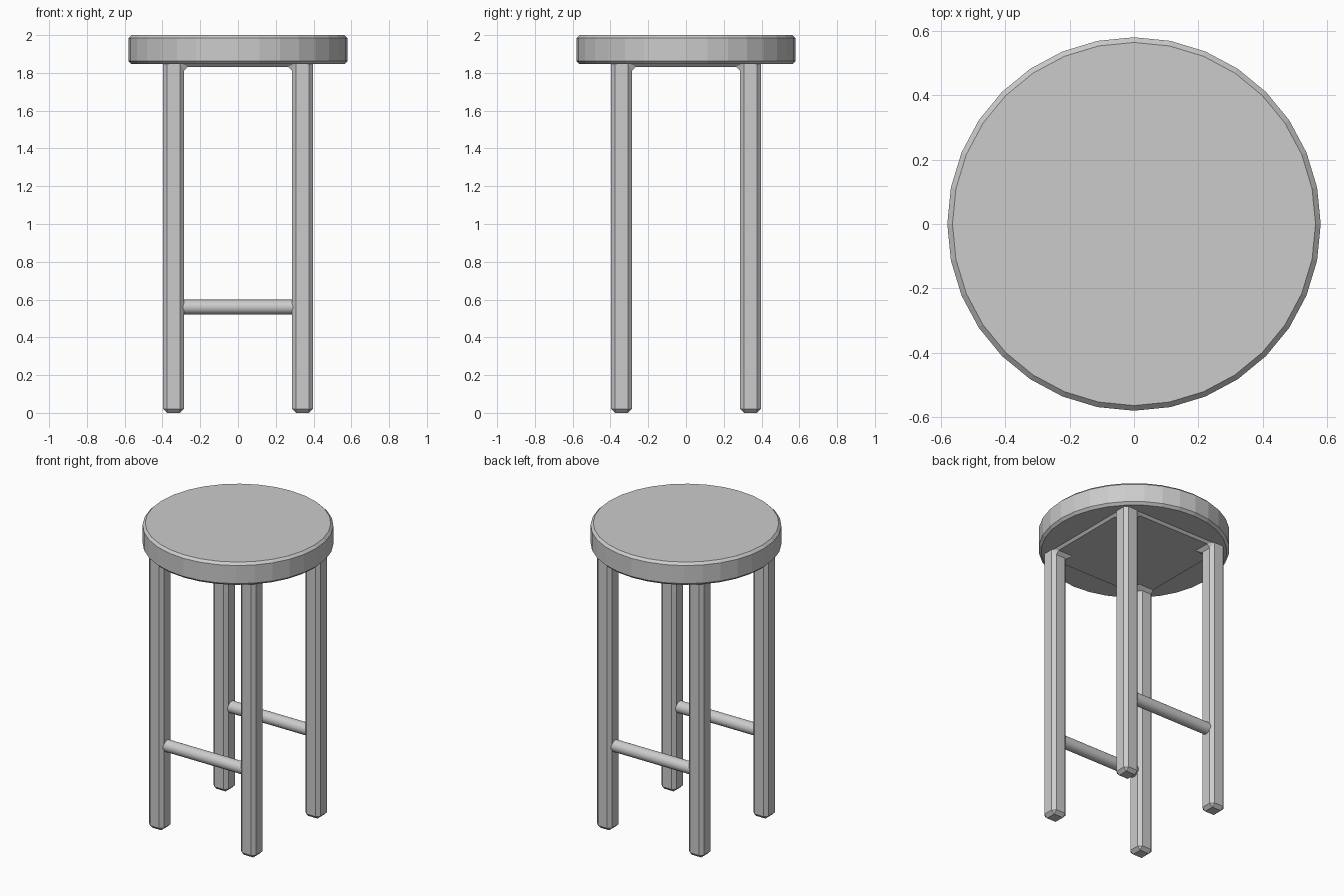
import bpy, bmesh
from math import radians
from mathutils import Matrix

if "Cube" in bpy.data.objects:
    bpy.data.objects.remove(bpy.data.objects["Cube"])


def make_object(name, bm, bevel=0.0):
    bmesh.ops.recalc_face_normals(bm, faces=bm.faces[:])
    mesh = bpy.data.meshes.new(name)
    bm.to_mesh(mesh)
    bm.free()
    obj = bpy.data.objects.new(name, mesh)
    bpy.context.collection.objects.link(obj)
    if bevel:
        mod = obj.modifiers.new("chamfer", 'BEVEL')
        mod.width = bevel
        mod.segments = 1
        mod.limit_method = 'ANGLE'
        mod.angle_limit = radians(40)
    return obj


def cylinder(name, radius, depth, sides, matrix, bevel=0.0):
    bm = bmesh.new()
    bmesh.ops.create_cone(bm, cap_ends=True, segments=sides, radius1=radius,
                          radius2=radius, depth=depth, matrix=matrix)
    return make_object(name, bm, bevel)


# Round seat
cylinder("seat", 0.58, 0.153, 32, Matrix.Translation((0, 0, 1.9235)), 0.016)

# Square under-seat slab and four legs as one chamfered body, built from cells
grid = [-0.396, -0.286, 0.286, 0.396]
heights = [0.0, 1.832, 1.91]


def solid(c):
    i, j, k = c
    inside = 0 <= i < 3 and 0 <= j < 3 and 0 <= k < 2
    return inside and (k == 1 or (i != 1 and j != 1))


bm = bmesh.new()
verts = {}


def vert(c):
    if c not in verts:
        verts[c] = bm.verts.new((grid[c[0]], grid[c[1]], heights[c[2]]))
    return verts[c]


cells = [(i, j, k) for i in range(3) for j in range(3) for k in range(2)]
for cell in filter(solid, cells):
    for axis in range(3):
        for side in (0, 1):
            neighbour = list(cell)
            neighbour[axis] += 2 * side - 1
            if solid(neighbour):
                continue
            quad = []
            for u, v in ((0, 0), (1, 0), (1, 1), (0, 1)):
                c = list(cell)
                c[axis] += side
                c[(axis + 1) % 3] += u
                c[(axis + 2) % 3] += v
                quad.append(vert(tuple(c)))
            bm.faces.new(quad)
make_object("legs_and_frame", bm, 0.021)

# Round rungs joining the legs at front and back
for name, y in (("front_rung", -0.341), ("back_rung", 0.341)):
    matrix = Matrix.Translation((0, y, 0.56)) @ Matrix.Rotation(radians(90), 4, 'Y')
    rung = cylinder(name, 0.039, 0.59, 32, matrix)
    bpy.context.view_layer.objects.active = rung
    bpy.ops.object.select_all(action='DESELECT')
    rung.select_set(True)
    bpy.ops.object.shade_smooth_by_angle(angle=radians(30))
